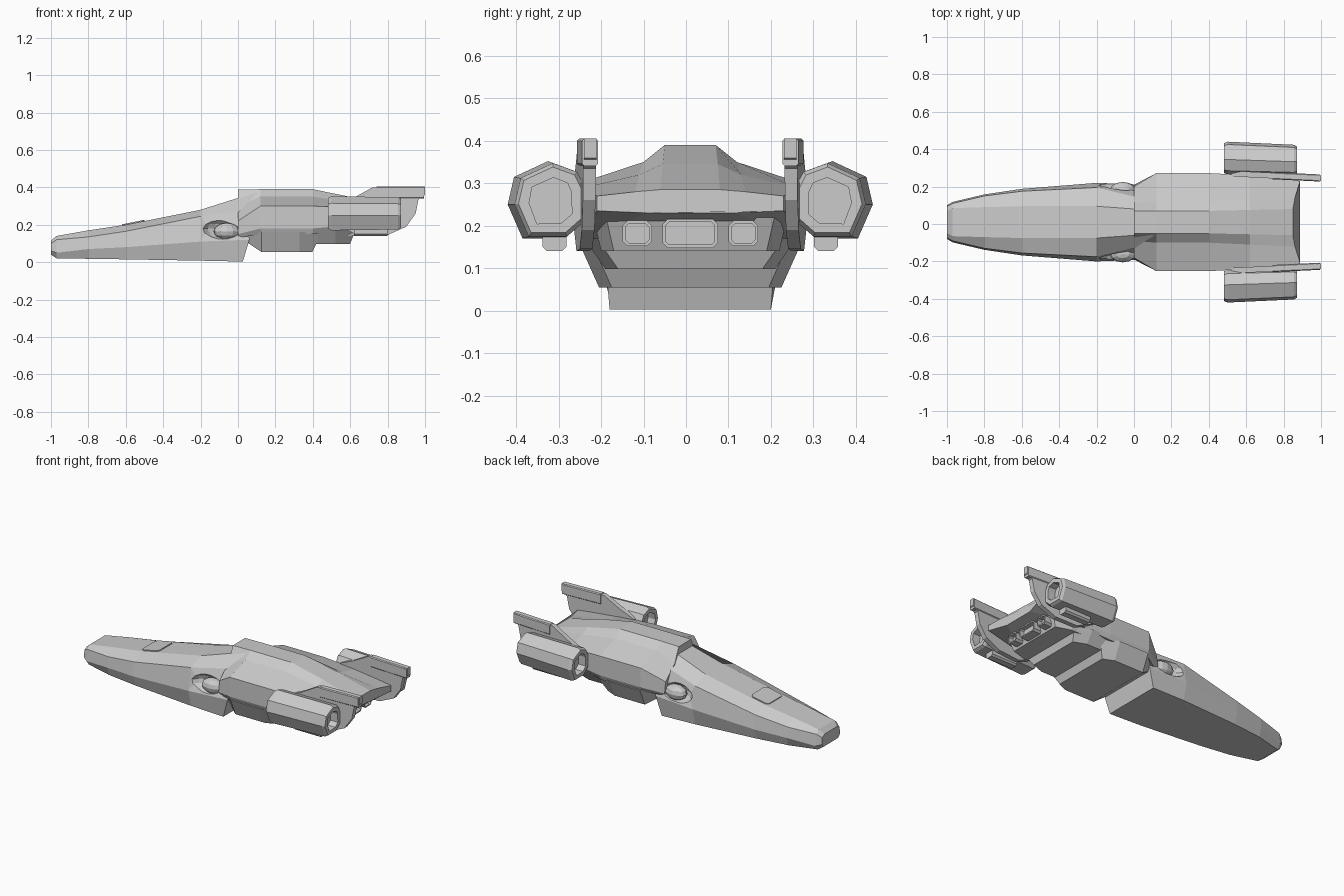
import bpy, bmesh, math
from mathutils import Vector

if "Cube" in bpy.data.objects:
    bpy.data.objects.remove(bpy.data.objects["Cube"], do_unlink=True)

CY = 0.01  # centre plane of the ship

grey = bpy.data.materials.new("hull grey")
grey.use_nodes = True
COLOR = (0.6, 0.6, 0.6, 1)
grey.diffuse_color = COLOR
grey.node_tree.nodes["Principled BSDF"].inputs["Base Color"].default_value = COLOR


def finish(name, bm):
    bmesh.ops.recalc_face_normals(bm, faces=bm.faces)
    mesh = bpy.data.meshes.new(name)
    bm.to_mesh(mesh)
    bm.free()
    mesh.materials.append(grey)
    ob = bpy.data.objects.new(name, mesh)
    bpy.context.collection.objects.link(ob)
    return ob


def both(half):
    """Full outline from half of it, listed top to bottom."""
    return half + [(-y, z) for y, z in reversed(half)]


def loft(name, sections, side=1, lean=0, bow=0, recess=None):
    """Skin outlines (x, [(y, z)...]); lean and bow shape the rear end."""
    bm = bmesh.new()
    rings = []
    for i, (x, pts) in enumerate(sections):
        end = i == len(sections) - 1
        rings.append([bm.verts.new((x + end * (lean * z + bow * y * y), CY + side * y, z))
                      for y, z in pts])
    n = len(rings[0])
    for a, b in zip(rings, rings[1:]):
        for j in range(n):
            k = (j + 1) % n
            bm.faces.new((a[j], a[k], b[k], b[j]))
    caps = [bm.faces.new(rings[0]), bm.faces.new(rings[-1])]
    bmesh.ops.recalc_face_normals(bm, faces=bm.faces)
    if recess:
        for cap, sign in zip(caps, (1, -1)):
            bmesh.ops.inset_region(bm, faces=[cap], thickness=recess[0])
            inner = bmesh.ops.extrude_discrete_faces(bm, faces=[cap])["faces"][0]
            for v in inner.verts:
                v.co.x += sign * recess[1]
    return finish(name, bm)


def box_outline(y, z, w, h, chamfer=0.0):
    """Chamfered rectangle around (y, z)."""
    c = chamfer
    q = [(w, h - c), (w - c, h), (c - w, h), (-w, h - c),
         (-w, c - h), (c - w, -h), (w - c, -h), (w, c - h)]
    return [(y + a, z + b) for a, b in q]


# Long forward hull with a flat deck and sloping flanks
forward = loft("forward_hull", [
    (-1.0, both([(.06, .115), (.085, .1), (.09, .06), (.07, .04)])),
    (-.97, both([(.075, .14), (.1, .12), (.108, .05), (.085, .02)])),
    (-.8, both([(.08, .17), (.14, .135), (.148, .07), (.13, .018)])),
    (-.6, both([(.085, .2), (.165, .165), (.178, .08), (.155, .015)])),
    (-.2, both([(.085, .28), (.185, .245), (.21, .11), (.185, .008)])),
    (.025, both([(.06, .388), (.11, .29), (.2, .12), (.19, .003)])),
], lean=.3)

# Upper rear hull, ending in a concave stern lip
loft("rear_hull", [
    (0, both([(.06, .388), (.1, .3), (.19, .22), (.2, .15), (.18, .13)])),
    (.12, both([(.06, .39), (.11, .35), (.262, .3), (.262, .18), (.25, .15)])),
    (.4, both([(.06, .39), (.11, .35), (.262, .3), (.262, .18), (.25, .15)])),
    (.62, both([(.065, .345), (.12, .32), (.25, .29), (.25, .2), (.23, .18)])),
    (.845, both([(.07, .285), (.13, .28), (.22, .27), (.22, .235), (.1, .23)])),
], bow=.9)

# Stepped belly tiers
for name, x0, x1, top, bottom, wide, narrow, lean in (
        ("belly_tier", .05, .37, .16, .055, .262, .215, .5),
        ("middle_tier", .1, .56, .17, .098, .25, .2, .4),
        ("engine_block", .1, .68, .25, .14, .235, .21, .4)):
    loft(name, [
        (x0, both([(wide - .06, top), (narrow - .04, bottom + .05)])),
        (.125, both([(wide, top), (narrow, bottom)])),
        (x1 - .04, both([(wide, top), (narrow, bottom)])),
        (x1, both([(wide - .03, top), (narrow - .03, bottom)])),
    ], lean=lean)

# Stern engine nozzles
for name, y, w, h in (("centre_nozzle", 0, .065, .034),
                      ("left_nozzle", .125, .035, .03), ("right_nozzle", -.125, .035, .03)):
    outline = box_outline(y, .182, w, h, .012)
    loft(name, [(.68, outline), (.795, outline)], recess=(.008, .03))

# Hollows in the flanks, each holding a round turret
for side, word in ((1, "left"), (-1, "right")):
    bpy.ops.mesh.primitive_uv_sphere_add(segments=16, ring_count=8,
                                         location=(-.08, CY + side * .225, .18))
    cutter = bpy.context.object
    cutter.name = word + "_hollow_cutter"
    cutter.scale = (.115, .085, .06)
    cutter.hide_render = True
    cutter.hide_set(True)
    cut = forward.modifiers.new(word + "_hollow", "BOOLEAN")
    cut.operation = "DIFFERENCE"
    cut.object = cutter

    bpy.ops.mesh.primitive_uv_sphere_add(segments=12, ring_count=6,
                                         location=(-.06, CY + side * .17, .165))
    turret = bpy.context.object
    turret.name = word + "_turret"
    turret.scale = (.07, .045, .045)
    turret.data.materials.append(grey)

    # Engine pod, hollow at both ends and drawn in slightly at the rear
    pod = [(.3, .17), (.395, .17), (.43, .25), (.415, .315),
           (.335, .352), (.275, .33), (.255, .29), (.255, .21)]

    def shaped(shrink, shift):
        return [(.34 + (y - .34) * shrink + shift, .26 + (z - .26) * shrink) for y, z in pod]

    loft(word + "_pod", [(.48, shaped(.9, 0)), (.5, shaped(1, 0)),
                         (.855, shaped(.95, -.012)), (.872, shaped(.85, -.012))],
         side, recess=(.025, .05))

    # Keel block under the pod
    keel = box_outline(.32, .17, .028, .03, .01)
    loft(word + "_pod_keel", [(.62, keel), (.8, keel)], side)

    # Upright fin, toeing in toward the stern
    profile = [(.52, .2), (.52, .3), (.62, .345), (.72, .4), (1, .405), (1, .36), (.965, .335),
               (.95, .26), (.9, .19), (.8, .145), (.65, .14)]
    bm = bmesh.new()
    rings = [[bm.verts.new((x, CY + side * (.258 - .05 * (x - .55) + t), z)) for x, z in profile]
             for t in (-.015, .015)]
    bm.faces.new(rings[0])
    bm.faces.new(rings[1])
    for j in range(len(profile)):
        bm.faces.new((rings[0][j - 1], rings[0][j], rings[1][j], rings[1][j - 1]))
    finish(word + "_fin", bm)

    # Thicker cap along the fin top
    tip = box_outline(.236, .373, .019, .032, .005)
    loft(word + "_fin_cap", [(.74, [(y + .012, z) for y, z in tip]), (.995, tip)], side)

# Deck hatch plate, lying on the sloping deck
hatch = loft("deck_hatch", [(-.62, box_outline(0, .198, .06, .004)),
                            (-.605, box_outline(0, .201, .075, .004)),
                            (-.515, box_outline(0, .219, .075, .004)),
                            (-.5, box_outline(0, .222, .06, .004))])
